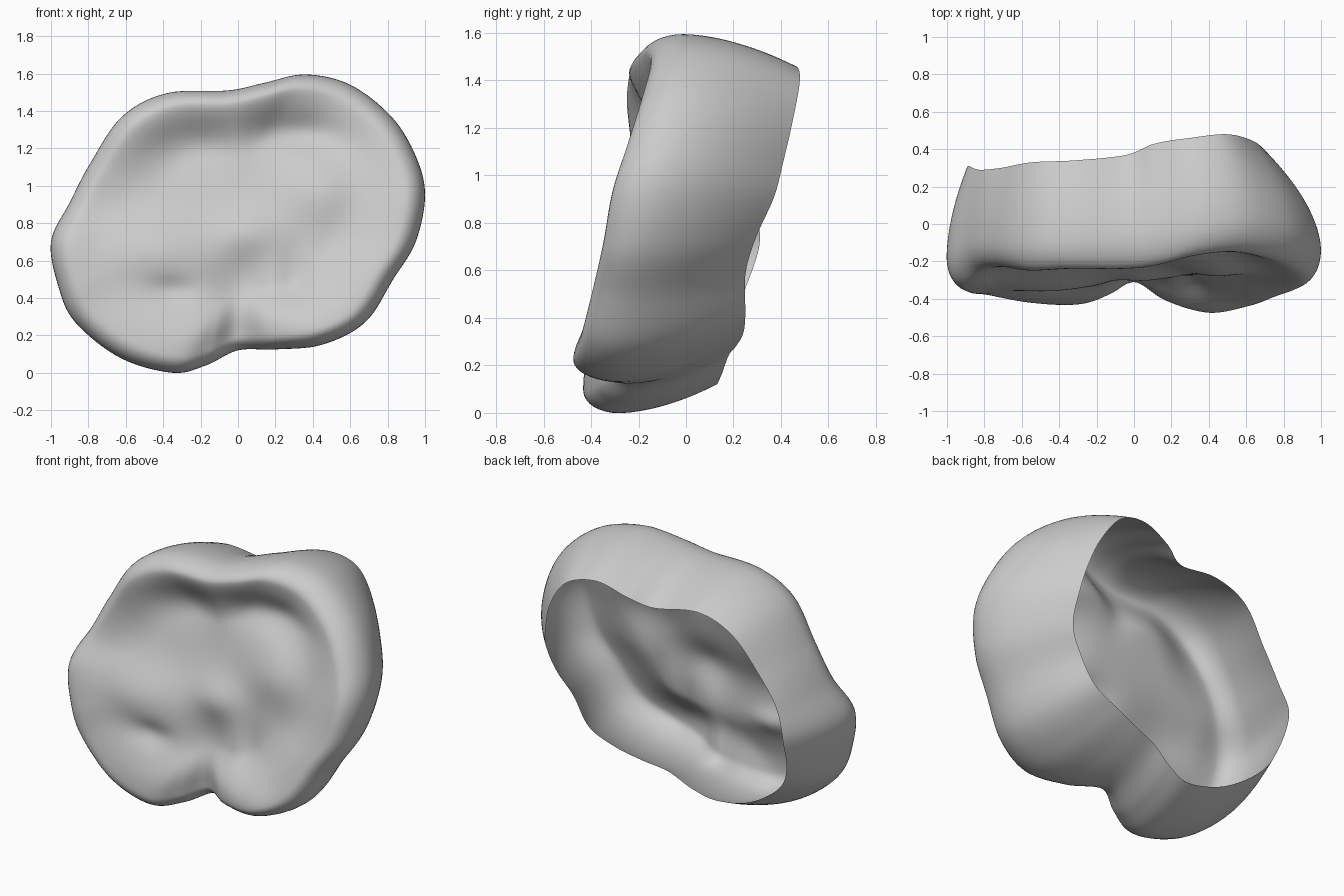
import bpy, bmesh, math
from mathutils import Vector

# Control outline, front view: x, z, crest y, back taper, back-edge y
OUTLINE = [
    (1.0, 0.95, -0.31, 0.71, 0.37), (0.95, 1.16, -0.25, 0.72, 0.41),
    (0.82, 1.37, -0.19, 0.76, 0.45), (0.60, 1.54, -0.15, 0.82, 0.48),
    (0.36, 1.595, -0.17, 0.83, 0.46), (0.14, 1.55, -0.22, 0.80, 0.43),
    (-0.05, 1.51, -0.24, 0.77, 0.37), (-0.38, 1.495, -0.24, 0.84, 0.34),
    (-0.62, 1.37, -0.25, 0.88, 0.33), (-0.79, 1.12, -0.23, 0.90, 0.30),
    (-0.90, 0.91, -0.25, 0.92, 0.29), (-1.0, 0.70, -0.335, 0.89, 0.31),
    (-0.96, 0.46, -0.37, 0.90, 0.24), (-0.87, 0.27, -0.38, 0.88, 0.19),
    (-0.63, 0.08, -0.42, 0.86, 0.15), (-0.35, 0.0, -0.43, 0.85, 0.13),
    (-0.17, 0.04, -0.37, 0.84, 0.15), (0.0, 0.12, -0.30, 0.82, 0.18),
    (0.20, 0.125, -0.41, 0.77, 0.21), (0.45, 0.15, -0.475, 0.72, 0.24),
    (0.68, 0.27, -0.44, 0.73, 0.25), (0.83, 0.50, -0.39, 0.73, 0.25),
    (0.95, 0.70, -0.35, 0.73, 0.29),
]
# Chewing-surface relief: x, z, radius x, radius z, height (+ is deeper)
RELIEF = [
    (0.42, 1.30, 0.28, 0.11, 0.07), (-0.35, 1.25, 0.30, 0.13, 0.02),
    (0.0, 1.28, 0.10, 0.16, -0.02), (0.45, 0.98, 0.22, 0.20, -0.07),
    (-0.78, 0.82, 0.09, 0.14, 0.02), (-0.48, 0.66, 0.34, 0.18, -0.07),
    (0.05, 0.75, 0.16, 0.12, -0.04),
    (0.02, 0.45, 0.16, 0.18, 0.06), (0.30, 0.50, 0.08, 0.18, 0.03),
    (-0.36, 0.44, 0.14, 0.07, 0.03), (0.0, 0.2, 0.10, 0.14, 0.03),
]
CZ = 0.8
CREST = 0.89
STEPS = 8


def catmull(a, b, c, d, t):
    return [0.5 * (2*q + (r-p)*t + (2*p-5*q+4*r-s)*t*t + (3*q-p-3*r+s)*t**3)
            for p, q, r, s in zip(a, b, c, d)]


def floor_y(x, z):
    y = -0.245 + 0.26 * (z - CZ)
    for gx, gz, rx, rz, h in RELIEF:
        y += h * math.exp(-((x-gx)/rx)**2 - ((z-gz)/rz)**2)
    return y


def basin_point(s, x, z, crest):
    px, pz = x * s, CZ + (z - CZ) * s
    t = min(max((s - 0.5) / (CREST + 0.02 - 0.5), 0), 1)
    w = t * t * (3 - 2 * t)
    return Vector((px, floor_y(px, pz) * (1 - w) + crest * w, pz))


def wall_point(f, x, z, crest, taper, back):
    if f < 0.25:      # rounded shoulder
        k = 1 - f / 0.25
        s = CREST + (1 - CREST) * math.sqrt(max(0, 1 - k * k))
    else:             # wall narrowing toward the open back
        s = 1 - (1 - taper) * ((f - 0.25) / 0.75) ** 1.75
    return Vector((x * s, crest + (back - crest) * f, CZ + (z - CZ) * s))


n = len(OUTLINE)
samples = [catmull(OUTLINE[i-1], OUTLINE[i], OUTLINE[(i+1) % n], OUTLINE[(i+2) % n], j/STEPS)
           for i in range(n) for j in range(STEPS)]

# Rings run from the basin centre, over the crest and back along the wall
bm = bmesh.new()
rings = []
for k in range(1, 31):
    rings.append([bm.verts.new(basin_point(CREST * k / 30, x, z, c)) for x, z, c, t, b in samples])
fractions = [0.25 * (1 - math.cos(math.pi / 2 * k / 8)) for k in range(1, 9)]
fractions += [0.25 + 0.75 * k / 14 for k in range(1, 15)]
for f in fractions:
    rings.append([bm.verts.new(wall_point(f, *p)) for p in samples])

m = len(samples)
centre = bm.verts.new((0, floor_y(0, CZ), CZ))
for i in range(m):
    bm.faces.new((centre, rings[0][i], rings[0][(i+1) % m]))
    for a, b in zip(rings, rings[1:]):
        bm.faces.new((a[i], b[i], b[(i+1) % m], a[(i+1) % m]))
bmesh.ops.recalc_face_normals(bm, faces=bm.faces)
bm.faces.ensure_lookup_table()
if bm.faces[0].normal.y > 0:
    bmesh.ops.reverse_faces(bm, faces=bm.faces)

mesh = bpy.data.meshes.new("crown_shell")
bm.to_mesh(mesh)
bm.free()
mesh.polygons.foreach_set("use_smooth", [True] * len(mesh.polygons))
crown = bpy.data.objects.new("crown_shell", mesh)
bpy.context.collection.objects.link(crown)
